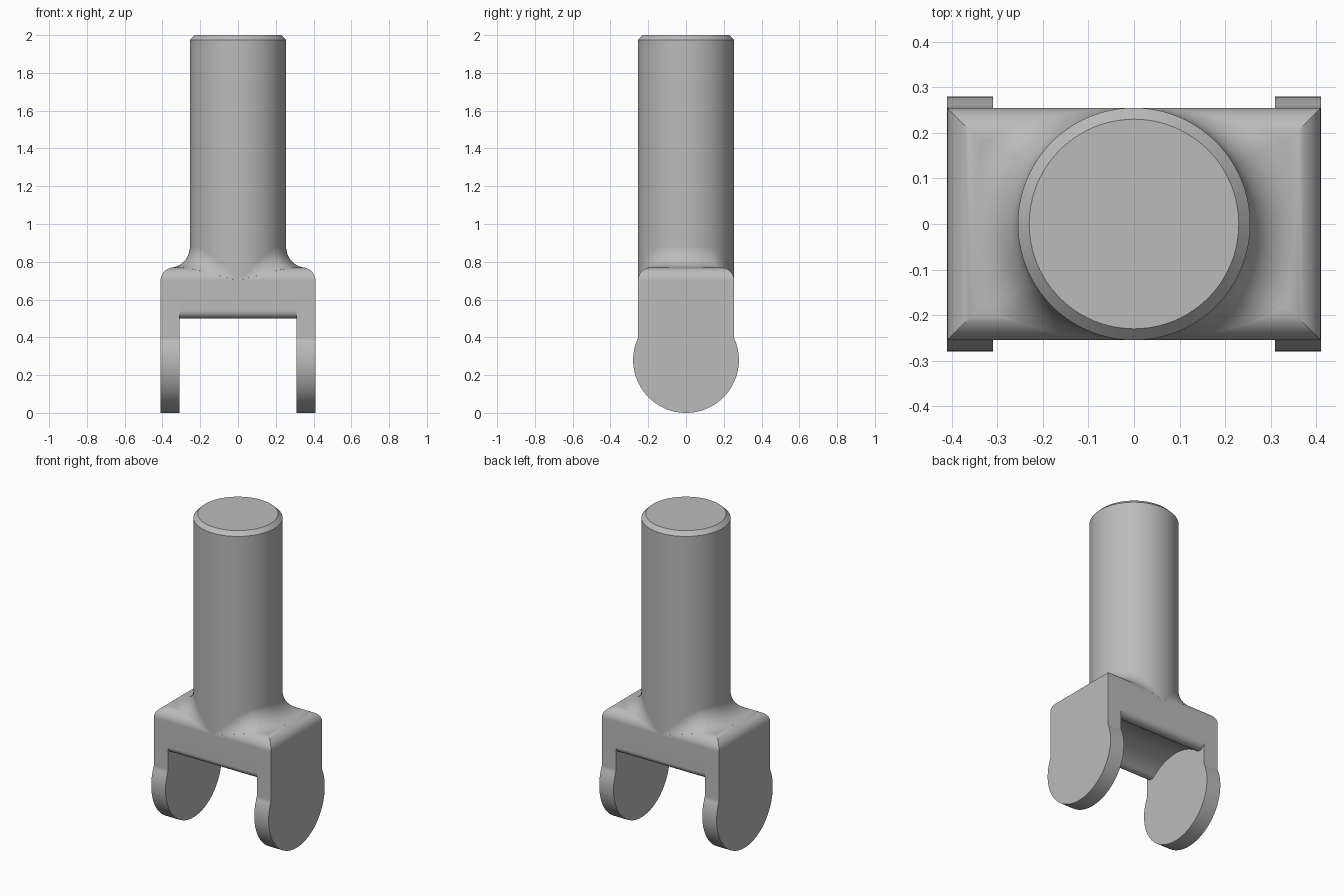
import bpy, bmesh
from math import sin, cos, pi, acos, sqrt, radians
from mathutils import Vector

cube = bpy.data.objects.get("Cube")
if cube:
    bpy.data.objects.remove(cube, do_unlink=True)

# Main dimensions
HALF_X, HALF_Y, INNER_X = 0.41, 0.255, 0.31
ROUND, TOP, SEAM = 0.07, 0.77, 0.62
SHANK_R, CHAMFER, FILLET = 0.255, 0.025, 0.11
EYE_R, EYE_Z = 0.28, 0.28
LIP_R, BRIDGE_Z = 0.04, 0.5

grey = bpy.data.materials.new("plain grey")
grey.use_nodes = True
colour = (0.5, 0.5, 0.5, 1)
grey.diffuse_color = colour
grey.node_tree.nodes["Principled BSDF"].inputs["Base Color"].default_value = colour


def loft(name, rings):
    """Skin a stack of closed rings and cap both ends."""
    bm = bmesh.new()
    rows = [[bm.verts.new(p) for p in ring] for ring in rings]
    for a, b in zip(rows, rows[1:]):
        for i in range(len(a)):
            j = (i + 1) % len(a)
            bm.faces.new((a[i], a[j], b[j], b[i]))
    bm.faces.new(rows[0])
    bm.faces.new(rows[-1])
    bmesh.ops.remove_doubles(bm, verts=bm.verts[:], dist=1e-5)
    bmesh.ops.recalc_face_normals(bm, faces=bm.faces[:])
    mesh = bpy.data.meshes.new(name)
    bm.to_mesh(mesh)
    bm.free()
    mesh.materials.append(grey)
    ob = bpy.data.objects.new(name, mesh)
    bpy.context.collection.objects.link(ob)
    bpy.ops.object.select_all(action='DESELECT')
    ob.select_set(True)
    bpy.context.view_layer.objects.active = ob
    bpy.ops.object.shade_smooth_by_angle(angle=radians(30))
    ob.modifiers.new("flat_normals", 'WEIGHTED_NORMAL').keep_sharp = True
    return ob


def extrude_x(name, outline, x0, x1):
    """Extrude a (y, z) outline along x."""
    return loft(name, [[(x, y, z) for y, z in outline] for x in (x0, x1)])


def arc(cy, cz, r, a0, a1, steps):
    return [(cy + r * cos(a0 + (a1 - a0) * i / steps),
             cz + r * sin(a0 + (a1 - a0) * i / steps)) for i in range(steps + 1)]


# Shoulder: block whose top edges are rounded and mitred at the corners
def rectangle(x, y, z):
    return [(x, y, z), (-x, y, z), (-x, -y, z), (x, -y, z)]


core_x, core_y, core_z = HALF_X - ROUND, HALF_Y - ROUND, TOP - ROUND
shoulder = [rectangle(HALF_X, HALF_Y, SEAM)]
for s, c in arc(0, 0, ROUND, 0, pi / 2, 10):
    shoulder.append(rectangle(core_x + s, core_y + s, core_z + c))
loft("shoulder", shoulder)

# Cheeks: round eye plates with a straight neck
neck = acos(HALF_Y / EYE_R)
cheek = arc(0, EYE_Z, EYE_R, neck, -pi - neck, 64) + [(-HALF_Y, SEAM), (HALF_Y, SEAM)]
for side, name in ((1, "left_cheek"), (-1, "right_cheek")):
    extrude_x(name, cheek, side * INNER_X, side * HALF_X)

# Bridge: hollowed underneath around the pin axis, with rounded lips
lip_y, lip_z = HALF_Y - LIP_R, BRIDGE_Z + LIP_R
lean = acos(lip_y / sqrt(lip_y ** 2 + (lip_z - EYE_Z) ** 2))
hollow_r = sqrt(lip_y ** 2 + (lip_z - EYE_Z) ** 2) - LIP_R
lip = arc(lip_y, lip_z, LIP_R, 0, lean - pi, 12)
hollow = arc(0, EYE_Z, hollow_r, lean, pi - lean, 24)[1:-1]
bridge = ([(HALF_Y, SEAM)] + lip + hollow
          + [(-y, z) for y, z in reversed(lip)] + [(-HALF_Y, SEAM)])
extrude_x("bridge", bridge, -INNER_X, INNER_X)


# Shank: chamfered round bar that flows into the shoulder by a rolling-ball fillet
def shank_profile(angle):
    out = Vector((cos(angle), sin(angle), 0))
    ball = out * (SHANK_R + FILLET)
    reach = ROUND + FILLET
    dx = max(abs(ball.x) - core_x, 0) * (1 if ball.x > 0 else -1)
    dy = max(abs(ball.y) - core_y, 0) * (1 if ball.y > 0 else -1)
    rise = sqrt(max(reach ** 2 - dx ** 2 - dy ** 2, 0))
    ball.z = core_z + rise
    down = -Vector((dx, dy, rise)).normalized()
    up = Vector((0, 0, 1))
    points = [out * (SHANK_R - CHAMFER) + up * 2,
              out * SHANK_R + up * (2 - CHAMFER)]
    for i in range(13):
        points.append(ball + (-out).lerp(down, i / 12).normalized() * FILLET)
    points.append(out * 0.2 + up * SEAM)
    return points


profiles = [shank_profile(2 * pi * i / 96) for i in range(96)]
loft("shank", list(zip(*profiles)))
